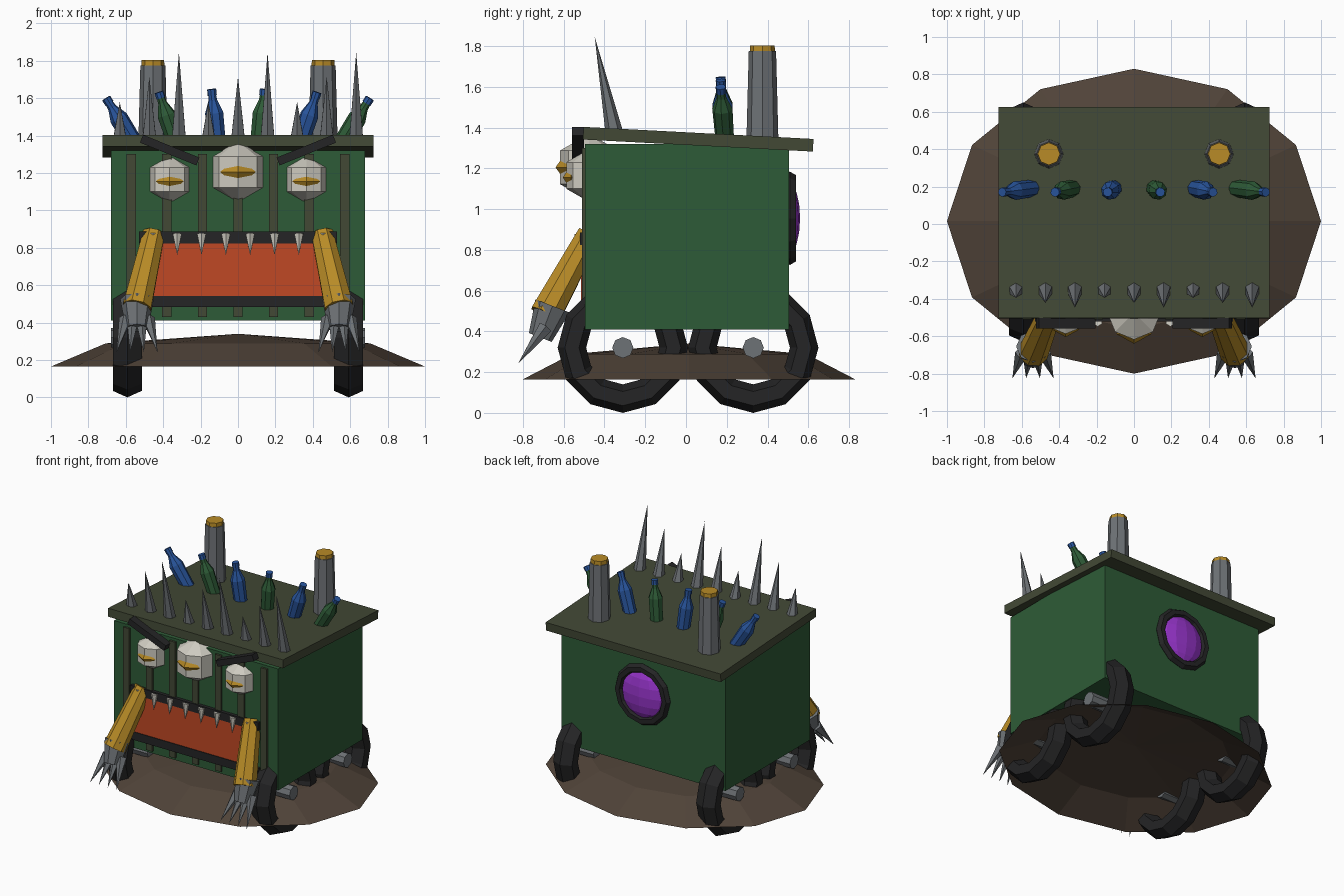
import bpy, bmesh
from math import radians
from mathutils import Vector, Matrix

cube = bpy.data.objects.get("Cube")
if cube:
    bpy.data.objects.remove(cube, do_unlink=True)


def material(name, *rgb):
    m = bpy.data.materials.new(name)
    m.use_nodes = True
    m.diffuse_color = (*rgb, 1)
    m.node_tree.nodes["Principled BSDF"].inputs["Base Color"].default_value = (*rgb, 1)
    return m


GREEN = material("body green", .027, .105, .038)
OLIVE = material("olive wood", .055, .066, .036)
BROWN = material("dirt brown", .08, .056, .04)
BLACK = material("rubber black", .018, .018, .019)
ORANGE = material("mouth orange", .53, .065, .018)
GOLD = material("gold", .48, .26, .02)
GREY = material("metal grey", .155, .168, .18)
WHITE = material("bone white", .62, .6, .53)
BLUE = material("bottle blue", .022, .092, .34)
PURPLE = material("porthole purple", .31, .035, .6)


def finish(name, bm, *mats):
    bmesh.ops.remove_doubles(bm, verts=bm.verts, dist=1e-5)
    bmesh.ops.recalc_face_normals(bm, faces=bm.faces)
    me = bpy.data.meshes.new(name)
    bm.to_mesh(me)
    bm.free()
    for m in mats:
        me.materials.append(m)
    ob = bpy.data.objects.new(name, me)
    bpy.context.collection.objects.link(ob)
    return ob


def box(name, center, size, mat, rot=(0, 0, 0)):
    bm = bmesh.new()
    bmesh.ops.create_cube(bm, size=1, matrix=Matrix.Diagonal((*size, 1)))
    ob = finish(name, bm, mat)
    ob.location = center
    ob.rotation_euler = [radians(a) for a in rot]
    return ob


def add_tube(bm, a, b, r0, r1, sides, index=0):
    a, b = Vector(a), Vector(b)
    axis = b - a
    turn = axis.to_track_quat('Z', 'Y').to_matrix().to_4x4()
    before = set(bm.faces)
    bmesh.ops.create_cone(bm, cap_ends=True, segments=sides, radius1=r0, radius2=r1,
                          depth=axis.length, matrix=Matrix.Translation((a + b) / 2) @ turn)
    for f in set(bm.faces) - before:
        f.material_index = index


def tube(name, a, b, r0, r1, sides, mat):
    bm = bmesh.new()
    add_tube(bm, a, b, r0, r1, sides)
    return finish(name, bm, mat)


def ball(name, center, size, u, v, mat):
    bm = bmesh.new()
    bmesh.ops.create_uvsphere(bm, u_segments=u, v_segments=v, radius=1,
                              matrix=Matrix.Translation(center) @ Matrix.Diagonal((*size, 1)))
    return finish(name, bm, mat)


def ring(name, center, major, minor, sides, rot, stretch, mat):
    bpy.ops.mesh.primitive_torus_add(major_radius=major, minor_radius=minor, major_segments=12,
                                     minor_segments=sides, location=center,
                                     rotation=[radians(a) for a in rot])
    ob = bpy.context.object
    ob.name = name
    ob.scale.z = stretch
    ob.data.materials.append(mat)


# Open dirt mound
bm = bmesh.new()
bmesh.ops.create_uvsphere(bm, u_segments=12, v_segments=4, radius=1)
bmesh.ops.delete(bm, geom=[v for v in bm.verts if v.co.z < -.01], context='VERTS')
bmesh.ops.transform(bm, verts=bm.verts,
                    matrix=Matrix.Translation((0, .015, .165)) @ Matrix.Diagonal((1, .815, .175, 1)))
finish("dirt_mound", bm, BROWN)

# Body, front slats and tilted lid
box("body", (0, .005, .865), (1.36, 1, .91), GREEN)
for i in range(-3, 4):
    box("front_slat", (i * .19, -.495, .865), (.05, .03, .87), OLIVE)
box("lid", (0, .06, 1.343), (1.45, 1.13, .062), OLIVE, (-3, 0, 0))

# Mouth
box("mouth", (0, -.5, .685), (1.0, .03, .3), ORANGE)
box("upper_lip", (0, -.5, .855), (1.06, .04, .062), BLACK)
box("lower_lip", (0, -.5, .513), (1.06, .04, .06), BLACK)
for i in range(8):
    x = (i - 3.5) * .13
    tube("tooth", (x, -.52, .875), (x, -.535, .76), .028, 0, 6, WHITE)

# Eyes with gem pupils
for x, z, r, pz, p in ((0, 1.205, .165, 1.205, .096), (-.365, 1.165, .13, 1.155, .075),
                       (.365, 1.165, .13, 1.155, .075)):
    ball("eye", (x, -.475, z), (r, r, r), 8, 3, WHITE)
    bm = bmesh.new()
    front = -.475 - .68 * r
    for axis, reach in enumerate((p, .55 * p, .8 * p)):
        for s in (-1, 1):
            co = Vector((x, front, pz))
            co[axis] += s * reach
            bm.verts.new(co)
    bmesh.ops.convex_hull(bm, input=bm.verts)
    finish("pupil", bm, GOLD)

for s in (-1, 1):
    # Brow
    box("brow", (s * .365, -.53, 1.322), (.325, .06, .045), BLACK, (0, -s * 22, 0))
    # Arm, hand and claws
    tube("arm", (s * .45, -.475, .875), (s * .54, -.69, .48), .062, .082, 8, GOLD)
    tube("hand", (s * .54, -.655, .525), (s * .54, -.715, .37), .09, .06, 8, GREY)
    for off in (-.11, -.037, .037, .11):
        x = s * .54 + off
        tube("claw", (s * .54 + off * .55, -.69, .42), (x, -.825, .24), .036, 0, 5, GREY)
    # Wheels and axle stubs
    for y in (-.31, .33):
        ring("wheel", (s * .592, y, .32), .25, .07, 6, (0, 90, 0), 1.28, BLACK)
        tube("axle", (s * .5, y, .32), (s * .68, y, .32), .052, .052, 8, GREY)
    # Exhaust stack
    tube("stack", (s * .455, .375, 1.32), (s * .455, .375, 1.775), .079, .067, 8, GREY)
    tube("stack_cap", (s * .455, .375, 1.77), (s * .455, .375, 1.803), .062, .06, 8, GOLD)

# Row of spikes leaning forward, in a repeating short, medium, tall pattern
for i in range(9):
    x = (i - 4) * .158
    h = (.2, .335, .465)[i % 3]
    tube("spike", (x, -.35, 1.365), (x, -.355 - .2 * h, 1.38 + h), .044, 0, 6, GREY)

# Bottles fanning outward
for i in range(6):
    t = i - 2.5
    base = Vector((t * .218, .19, 1.345))
    tip = Vector((t * .282, .17, 1.65 - .008 * t * t))
    bm = bmesh.new()
    levels = ((0, .046), (.58, .05), (.8, .024), (.9, .021))
    for (h0, r0), (h1, r1) in zip(levels, levels[1:]):
        add_tube(bm, base.lerp(tip, h0), base.lerp(tip, h1), r0, r1, 8)
    add_tube(bm, base.lerp(tip, .89), tip, .025, .025, 8, 1)
    finish("bottle", bm, GREEN if i % 2 else BLUE, BLUE)

# Rear porthole
ring("porthole_rim", (0, .51, .955), .195, .034, 6, (90, 0, 0), 1, BLACK)
ball("porthole_glass", (0, .5, .955), (.18, .06, .18), 12, 8, PURPLE)
